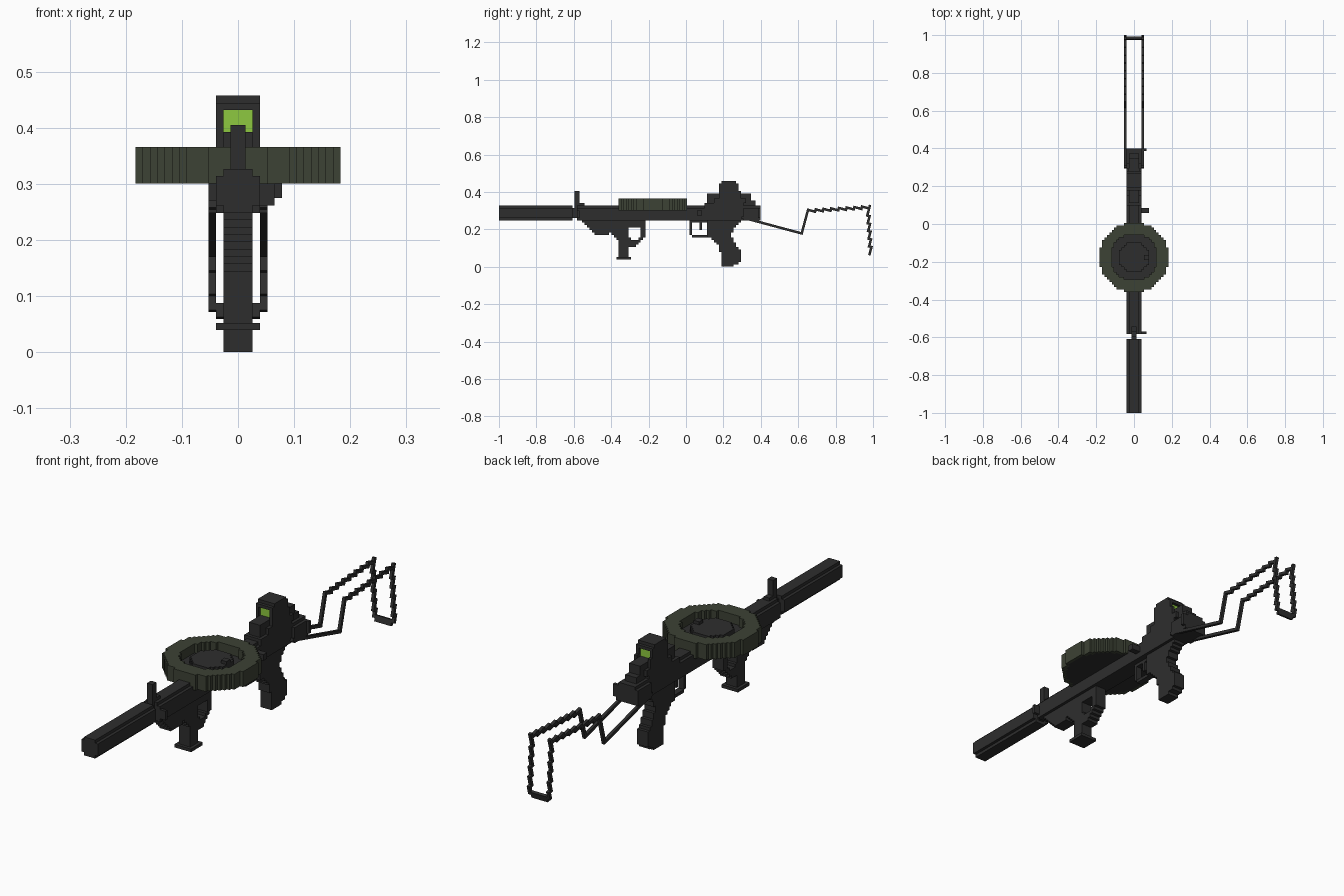
import bpy, bmesh, math
from mathutils import Matrix, Vector

if "Cube" in bpy.data.objects:
    bpy.data.objects.remove(bpy.data.objects["Cube"])

V = 0.01307  # size of one cell; cells are (x, y from the muzzle, z)


def material(name, rgb):
    m = bpy.data.materials.new(name)
    m.diffuse_color = (*rgb, 1)
    m.use_nodes = True
    m.node_tree.nodes["Principled BSDF"].inputs["Base Color"].default_value = m.diffuse_color
    return m


MATS = [material("dark metal", (0.027, 0.027, 0.027)),
        material("olive", (0.046, 0.054, 0.035)),
        material("lens green", (0.27, 0.58, 0.05))]
DARK, OLIVE, GREEN = 0, 1, 2
WORLD = Matrix.Translation((0, -1, 0))
SIDES = [((1, 0, 0), [(1, 0, 0), (1, 1, 0), (1, 1, 1), (1, 0, 1)]),
         ((-1, 0, 0), [(0, 0, 0), (0, 0, 1), (0, 1, 1), (0, 1, 0)]),
         ((0, 1, 0), [(0, 1, 0), (0, 1, 1), (1, 1, 1), (1, 1, 0)]),
         ((0, -1, 0), [(0, 0, 0), (1, 0, 0), (1, 0, 1), (0, 0, 1)]),
         ((0, 0, 1), [(0, 0, 1), (1, 0, 1), (1, 1, 1), (0, 1, 1)]),
         ((0, 0, -1), [(0, 0, 0), (0, 1, 0), (1, 1, 0), (1, 0, 0)])]


def build(name, cells, frame=WORLD):
    """Make one object from the exposed faces of a set of cells."""
    bm, verts = bmesh.new(), {}
    for c, mat in cells.items():
        for d, corners in SIDES:
            if tuple(a + b for a, b in zip(c, d)) in cells:
                continue
            loop = []
            for o in corners:
                p = tuple(a + b for a, b in zip(c, o))
                if p not in verts:
                    verts[p] = bm.verts.new(frame @ (Vector(p) * V))
                loop.append(verts[p])
            bm.faces.new(loop).material_index = mat
    me = bpy.data.meshes.new(name)
    bm.to_mesh(me)
    bm.free()
    for m in MATS:
        me.materials.append(m)
    ob = bpy.data.objects.new(name, me)
    bpy.context.collection.objects.link(ob)
    return ob


def box(x0, x1, y0, y1, z0, z1, mat=DARK):
    return {(i, j, k): mat for i in range(x0, x1)
            for j in range(y0, y1) for k in range(z0, z1)}


def inside(poly, y, z):
    hit = False
    for (ya, za), (yb, zb) in zip(poly, poly[1:] + poly[:1]):
        if (za > z) != (zb > z) and y < ya + (z - za) * (yb - ya) / (zb - za):
            hit = not hit
    return hit


def profile(poly, half, holes=()):
    """Side outline filled with cells, half cells wide to each side."""
    ys, zs = zip(*poly)
    out = {}
    for j in range(int(min(ys)), int(max(ys)) + 1):
        for k in range(int(min(zs)), int(max(zs)) + 1):
            y, z = j + 0.5, k + 0.5
            if inside(poly, y, z) and not any(inside(h, y, z) for h in holes):
                out.update(box(-half, half, j, j + 1, k, k + 1))
    return out


# suppressor: square tube with clipped corners, and its thin neck
tube = box(-3, 3, 0, 30, 19, 25)
for c in [c for c in tube if c[0] in (-3, 2) and c[2] in (19, 24)]:
    del tube[c]
build("suppressor", tube)
build("barrel_neck", box(-1, 1, 30, 32, 20, 24))

# receiver with a narrower top
build("receiver", box(-3, 3, 32, 100, 19, 24) | box(-2, 2, 32, 84, 24, 25)
      | box(-3, 3, 84, 100, 24, 26))
build("rear_block", box(-4, 4, 100, 107, 19, 24) | box(-3, 3, 100, 107, 24, 25))
build("rear_latch", box(4, 5, 106, 107, 20, 24))
build("charging_handle", box(3, 6, 81, 83, 21, 23))
build("front_sling_loop", box(3, 5, 32, 33, 20, 23))

# front sight
build("front_sight", box(-1, 1, 31, 33, 24, 31) | box(-1, 1, 33, 35, 24, 26)
      | box(-2, 2, 32, 36, 24, 25))

# foregrip: sloped frame, upright handle, foot and open rear loop
grip = profile([(34, 19), (40, 12.8), (43, 12.8), (46, 14), (48, 12), (49, 10),
                (53, 10), (53, 8), (56, 8), (58, 10), (60, 13), (60, 19)], 2,
               [[(53, 12), (56, 10.5), (58, 12), (58, 16), (53, 16)]])
build("foregrip", grip | box(-2, 2, 49, 53, 4, 19))
build("foregrip_foot", box(-3, 3, 48, 54, 3, 4))

# drum magazine: olive ring, recessed dark face with a raised hub
drum = {}
for i in range(-14, 14):
    for j in range(-14, 14):
        r = math.hypot(i + 0.5, j + 0.5)
        if r > 14.1:
            continue
        top = 28 if r > 9.5 else (25 if r > 6.2 else 27)
        for k in range(23, top):
            drum[i, j + 63, k] = OLIVE if r > 9.5 and (k > 23 or r > 13) else DARK
build("drum_magazine", drum)
build("drum_knob", box(4, 6, 62, 64, 25, 28))

# trigger guard and trigger
guard = profile([(78, 19), (78, 13.4), (79.4, 12), (86, 12), (86, 19)], 1,
                [[(79, 18), (79, 14), (80, 13), (85, 13), (85, 18)]])
build("trigger_guard", guard)
build("trigger", box(-1, 1, 82, 83, 15, 18))

# pistol grip
build("pistol_grip", profile(
    [(85, 19), (99, 19), (96.4, 16), (95, 13), (97, 9), (99.5, 5), (99.5, 2),
     (97, 1), (95.4, 0), (91.5, 0), (91.5, 4), (89, 10), (86.5, 12), (85, 12)], 2))

# optic: base, housing with a green lens showing at both ends, rear sight
build("optic_base", box(-2, 2, 85, 90, 26, 30) | box(-3, 3, 88, 101, 26, 28))
housing = box(-3, 3, 90, 98, 26, 34) | box(-3, 3, 91, 97, 34, 35) | box(-3, 3, 98, 99, 26, 31)
for c in [c for c in housing if -2 <= c[0] < 2 and 30 <= c[2] < 33]:
    del housing[c]
build("optic_housing", housing)
build("optic_lens", box(-2, 2, 91, 97, 30, 33, GREEN))
build("rear_sight", box(-2, 2, 99, 103, 25, 30) | box(-2, 2, 103, 105, 25, 27))

# wire stock: stepped loop drawn in a frame tilted 15 degrees
path = {(u, 0) for u in range(0, 26)} | {(25, w) for w in range(0, 11)}
for u in range(25, 50):
    w = 10 + (u - 25) // 3
    path |= {(u, w)} | ({(u, w - 1)} if (u - 25) % 3 == 0 and u > 25 else set())
for w in range(18, -1, -1):
    u = 49 + max(0, 17 - w) // 3
    path |= {(u, w)} | ({(u - 1, w)} if (17 - w) % 3 == 0 and w < 17 else set())
stock = {(x, u, w): DARK for u, w in path for x in (-4, 3)}
stock |= box(-4, 4, 54, 55, 0, 1) | box(-3, 3, 54, 55, -1, 0)
tilt = Matrix.Translation((0, 0.295, 0.258)) @ Matrix.Rotation(math.radians(-15), 4, 'X')
build("wire_stock", stock, tilt)
